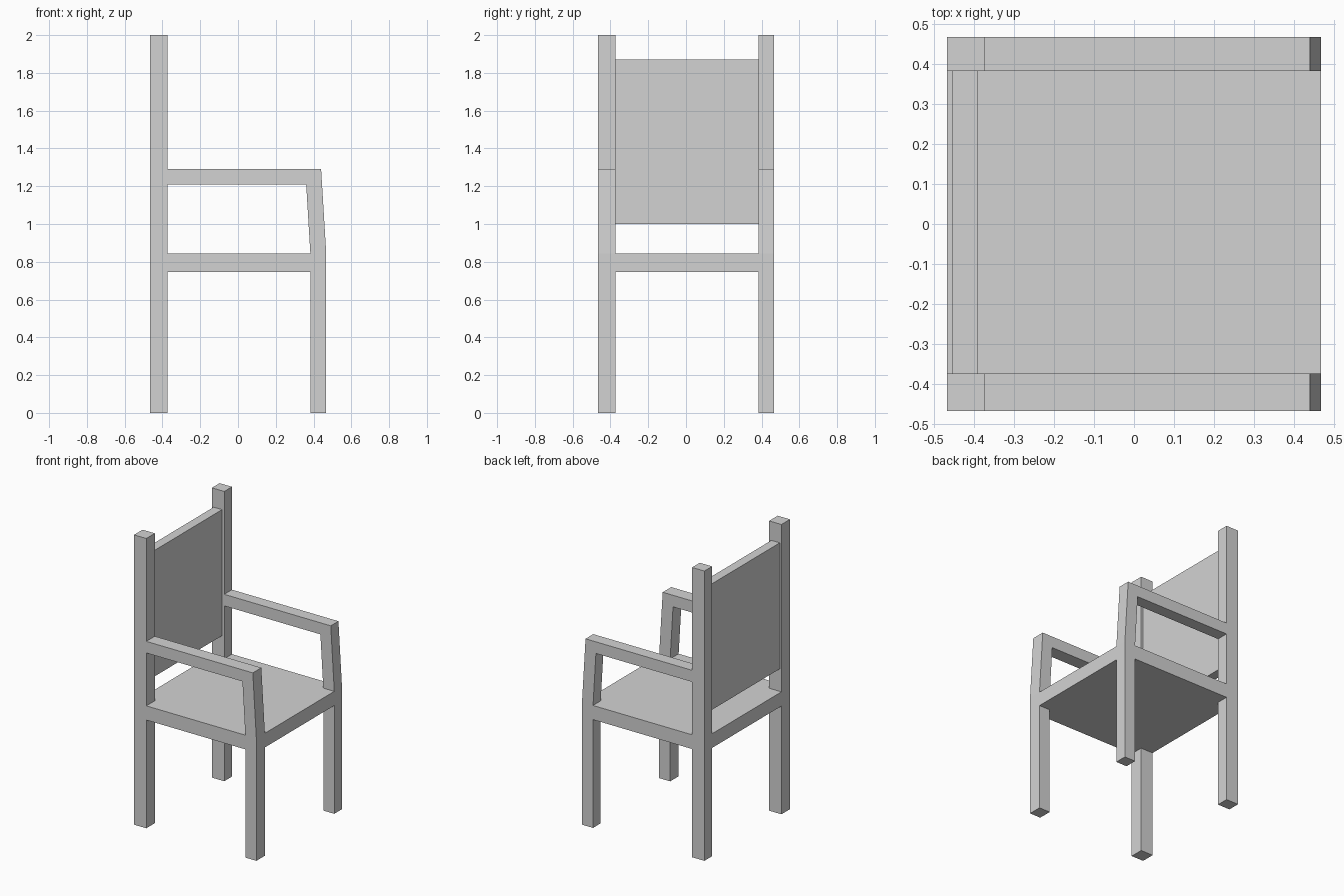
import bpy
import bmesh

cube = bpy.data.objects.get("Cube")
if cube:
    bpy.data.objects.remove(cube, do_unlink=True)

grey = bpy.data.materials.new("plain grey")
grey.use_nodes = True
colour = (0.65, 0.65, 0.65, 1)
grey.diffuse_color = colour
grey.node_tree.nodes["Principled BSDF"].inputs["Base Color"].default_value = colour


def extrude_profile(name, profile, y0, y1):
    """Solid made from an x-z outline, extruded along y."""
    bm = bmesh.new()
    face = bm.faces.new([bm.verts.new((x, y0, z)) for x, z in profile])
    result = bmesh.ops.extrude_face_region(bm, geom=[face])
    verts = [v for v in result["geom"] if isinstance(v, bmesh.types.BMVert)]
    bmesh.ops.translate(bm, vec=(0, y1 - y0, 0), verts=verts)
    bmesh.ops.recalc_face_normals(bm, faces=bm.faces)
    mesh = bpy.data.meshes.new(name)
    bm.to_mesh(mesh)
    bm.free()
    mesh.materials.append(grey)
    obj = bpy.data.objects.new(name, mesh)
    bpy.context.collection.objects.link(obj)
    return obj


def box(name, x0, x1, y0, y1, z0, z1):
    return extrude_profile(name, [(x0, z0), (x1, z0), (x1, z1), (x0, z1)], y0, y1)


HALF = 0.467          # half the footprint
POST = -0.373         # front of the back posts
LEG = 0.383           # back of the front legs
SEAT_LOW, SEAT_TOP = 0.747, 0.845
ARM_LOW, ARM_TOP = 1.21, 1.29

# Legs, back posts and arms on both sides
for side, y0, y1 in (("right", -HALF, -0.374), ("left", LEG, HALF)):
    box(side + "_back_post", -HALF, POST, y0, y1, 0, 2)
    box(side + "_front_leg", LEG, HALF, y0, y1, 0, SEAT_LOW)
    # Arm rail with its leaning front support
    extrude_profile(side + "_arm", [
        (POST, ARM_LOW), (0.361, ARM_LOW), (LEG, SEAT_TOP),
        (HALF, SEAT_TOP), (0.44, ARM_TOP), (POST, ARM_TOP)], y0, y1)

# Seat slab, notched around the back posts
box("seat", POST, HALF, -HALF, HALF, SEAT_LOW, SEAT_TOP)
box("seat_back_rail", -HALF, POST, -0.374, LEG, SEAT_LOW, SEAT_TOP)

# Back panel between the posts
box("back_panel", -0.454, -0.39, -0.374, LEG, 1.0, 1.87)
